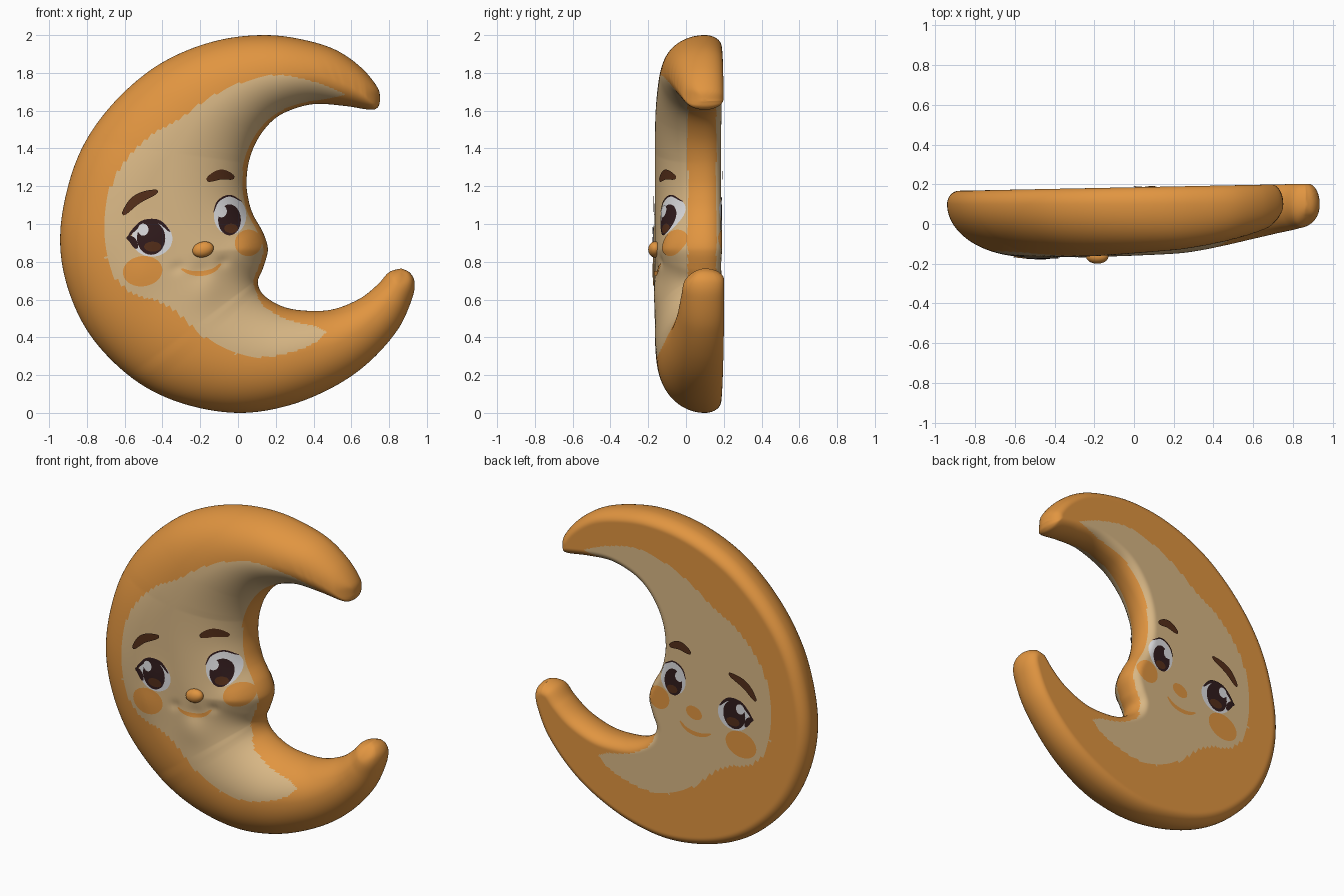
import bpy, bmesh, math
from mathutils import Vector, kdtree
from mathutils.bvhtree import BVHTree

if "Cube" in bpy.data.objects:
    bpy.data.objects.remove(bpy.data.objects["Cube"])


def material(name, rgb):
    m = bpy.data.materials.new(name)
    m.diffuse_color = (*rgb, 1)
    m.use_nodes = True
    m.node_tree.nodes["Principled BSDF"].inputs["Base Color"].default_value = m.diffuse_color
    return m


orange = material("orange", (0.75, 0.30, 0.052))
cream = material("cream", (0.69, 0.475, 0.235))
brown = material("brow brown", (0.09, 0.028, 0.010))
dark = material("eye dark", (0.03, 0.011, 0.012))
white = material("eye white", (0.72, 0.72, 0.74))


def spline(points, n):
    """Catmull-Rom through (x, z) points, resampled to n + 1 even steps."""
    p = [Vector(q) for q in points]
    p = [2 * p[0] - p[1]] + p + [2 * p[-1] - p[-2]]
    dense = []
    for a, b, c, d in zip(p, p[1:], p[2:], p[3:]):
        for k in range(16):
            t = k / 16
            dense.append(0.5 * (2 * b + (c - a) * t + (2 * a - 5 * b + 4 * c - d) * t * t
                                + (3 * b - a - 3 * c + d) * t ** 3))
    dense.append(p[-2])
    length = [0.0]
    for a, b in zip(dense, dense[1:]):
        length.append(length[-1] + (b - a).length)
    out, j = [], 0
    for i in range(n + 1):
        want = length[-1] * i / n
        while j < len(dense) - 2 and length[j + 1] < want:
            j += 1
        out.append(dense[j].lerp(dense[j + 1], (want - length[j]) / (length[j + 1] - length[j])))
    return out


# Crescent outline, both edges from the top tip to the bottom tip
NS, NT = 420, 72
outer = spline([(.752, 1.65), (.74, 1.72), (.65, 1.83), (.51, 1.925), (.325, 1.98), (.14, 2), (-.07, 1.98),
                (-.28, 1.915), (-.47, 1.81), (-.655, 1.645), (-.8, 1.45), (-.89, 1.235), (-.94, .97),
                (-.92, .73), (-.83, .49), (-.69, .3), (-.495, .14), (-.26, .04), (.01, 0), (.27, .04),
                (.51, .14), (.695, .27), (.845, .44), (.92, .6), (.935, .69), (.91, .742), (.865, .765)], NS)
inner = spline([(.752, 1.65), (.74, 1.618), (.70, 1.605), (.565, 1.625), (.405, 1.635), (.27, 1.6), (.18, 1.545),
                (.105, 1.45), (.06, 1.34), (.045, 1.225), (.055, 1.13), (.08, 1.05), (.13, .96),
                (.155, .89), (.155, .84), (.13, .76), (.105, .69), (.14, .62), (.245, .56), (.38, .54),
                (.51, .55), (.645, .605), (.74, .68), (.8, .745), (.865, .765)], NS)
loop = outer + inner[-2:0:-1]
kd = kdtree.KDTree(len(loop))
for i, q in enumerate(loop):
    kd.insert((q.x, q.y, 0), i)
kd.balance()


def seg_dist(p, a, b):
    ab = b - a
    t = max(0, min(1, (p - a).dot(ab) / max(ab.length_squared, 1e-12)))
    return (p - a - ab * t).length


def edge_dist(p):
    i = kd.find((p.x, p.y, 0))[1]
    return min(seg_dist(p, loop[i - 1], loop[i]), seg_dist(p, loop[i], loop[(i + 1) % len(loop)]))


def dome(q):
    q = max(0, min(1, q))
    return math.sqrt(1 - (1 - q) ** 2)


# Soft swellings and hollows of the face: x, z, height, radius
bumps = [(-.5, .75, .008, .1), (.05, .87, .02, .08), (-.17, .64, .012, .09), (-.19, .75, -.010, .05),
         (-.32, .77, -.008, .03), (-.08, .80, -.010, .03), (-.46, .92, .006, .08), (-.04, 1.04, .008, .08)]


def heights(p, d, widest):
    """Front and back y at a point d away from the outline."""
    if d < 1e-7 or widest < 1e-6:
        return 0.1, 0.1
    k = max(0, min(1, (p.x - .2) / .7))
    amp = 0.265 - 0.08 * k * k * (3 - 2 * k)
    r = min(widest, .4)
    f = dome(r / .4) * dome(d / r)
    swell = sum(h * math.exp(-((p.x - x) ** 2 + (p.y - z) ** 2) / (s * s)) for x, z, h, s in bumps)
    back = 0.185 + 0.02 * p.x
    return 0.1 - (amp + swell) * f, 0.1 + (back - 0.1) * dome(d / .06)


# Outline of the cream face area
cream_line = spline([(.57, 1.685), (.43, 1.745), (.22, 1.79), (.035, 1.755), (-.15, 1.67), (-.31, 1.555),
                     (-.47, 1.465), (-.6, 1.33), (-.68, 1.18), (-.705, 1), (-.69, .785), (-.575, .64),
                     (-.415, .59), (-.31, .52), (-.18, .4), (.01, .305), (.19, .3), (.38, .355), (.47, .43),
                     (.43, .455), (.27, .49), (.14, .56), (.1, .63), (.2, .7), (.25, .9), (.1, 1.2),
                     (.09, 1.43), (.16, 1.54), (.26, 1.603), (.38, 1.645), (.5, 1.668), (.57, 1.685)], 70)


def in_cream(x, z):
    if not (-.72 < x < .6 and .28 < z < 1.8):
        return False
    inside = False
    for a, b in zip(cream_line, cream_line[1:]):
        if (a.y > z) != (b.y > z) and x < a.x + (z - a.y) * (b.x - a.x) / (b.y - a.y):
            inside = not inside
    return inside


# Moon body: front and back sheets joined along the outline
bm = bmesh.new()
sheets = ([], [])
for o, i in zip(outer, inner):
    row = [o.lerp(i, (1 - math.cos(math.pi * k / NT)) / 2) for k in range(NT + 1)]
    dist = [0] + [edge_dist(p) for p in row[1:-1]] + [0]
    widest = max(dist)
    ys = [heights(p, d, widest) for p, d in zip(row, dist)]
    for side in (0, 1):
        sheets[side].append([bm.verts.new((p.x, y[side], p.y)) for p, y in zip(row, ys)])
for side, rows in enumerate(sheets):
    for a, b in zip(rows, rows[1:]):
        for k in range(NT):
            quad = (a[k], a[k + 1], b[k + 1], b[k])
            bm.faces.new(quad if side else quad[::-1])
bmesh.ops.remove_doubles(bm, verts=bm.verts, dist=1e-5)
bmesh.ops.recalc_face_normals(bm, faces=bm.faces)
for f in bm.faces:
    f.smooth = True
    c = f.calc_center_median()
    if (c.y < 0.01 or c.y > 0.16) and in_cream(c.x, c.z):
        f.material_index = 1
surface = BVHTree.FromBMesh(bm)


def finish(name, bm, mats):
    me = bpy.data.meshes.new(name)
    bm.to_mesh(me)
    bm.free()
    for m in mats:
        me.materials.append(m)
    ob = bpy.data.objects.new(name, me)
    bpy.context.collection.objects.link(ob)
    return ob


finish("moon_body", bm, [orange, cream])


def patch(name, rows, mat, lift, closed, sides=(-1, 1)):
    """Painted sheet laid on the front and back of the body from rows of (x, z)."""
    bm = bmesh.new()
    for s in sides:
        grid = []
        for row in rows:
            line = []
            for x, z in row:
                hit = surface.ray_cast(Vector((x, s, z)), Vector((0, -s, 0)))[0]
                line.append(bm.verts.new((x, (hit.y if hit else 0.1) + s * lift, z)))
            grid.append(line)
        for a, b in zip(grid, grid[1:]):
            n = len(a)
            for k in range(n if closed else n - 1):
                f = bm.faces.new((a[k], a[(k + 1) % n], b[(k + 1) % n], b[k]))
                f.smooth = True
                f.normal_update()
                if f.normal.y * s < 0:
                    f.normal_flip()
    bmesh.ops.remove_doubles(bm, verts=bm.verts, dist=1e-6)
    finish(name, bm, [mat])


def ellipse(name, x, z, rx, rz, tilt, mat, lift, sides=(-1, 1)):
    c, s = math.cos(math.radians(tilt)), math.sin(math.radians(tilt))
    rows = []
    for ring in range(9):
        row = []
        for k in range(40):
            a = math.tau * k / 40
            u, v = rx * ring / 8 * math.cos(a), rz * ring / 8 * math.sin(a)
            row.append((x + u * c - v * s, z + u * s + v * c))
        rows.append(row)
    patch(name, rows, mat, lift, True, sides)


def stroke(name, points, width, mat, lift):
    line = spline(points, 24)
    rows = []
    for i, p in enumerate(line):
        t = (line[min(i + 1, 24)] - line[max(i - 1, 0)]).normalized()
        w = width * (0.25 + 0.75 * math.sin(math.pi * i / 24) ** 0.6 if 0 < i < 24 else 0.25)
        rows.append([(p.x - t.y * w * k / 4, p.y + t.x * w * k / 4) for k in (-2, -1, 0, 1, 2)])
    patch(name, rows, mat, lift, False)


# Eyes: white, dark iris, highlights
for side, x, z, rx, rz, px, pz, prx, prz in (("left", -.455, .922, .108, .095, -.46, .925, .075, .088),
                                             ("right", -.042, 1.045, .086, .102, -.045, 1.022, .06, .082)):
    ellipse(side + "_eye_white", x, z, rx, rz, 0, white, .003)
    ellipse(side + "_iris", px, pz, prx, prz, 0, dark, .005)
    ellipse(side + "_iris_glow", px + .008, pz - .045, prx * .6, prz * .3, 0, brown, .0065)
    ellipse(side + "_eye_highlight", px - .042, pz + .045, .028, .032, 0, white, .008)
stroke("left_eyelash", [(-.585, .925), (-.555, .965), (-.5, 1.01), (-.42, 1.012), (-.36, .96)], .022, dark, .006)
stroke("left_eye_corner", [(-.59, .93), (-.56, .915), (-.535, .87)], .035, dark, .006)
stroke("right_eyelash", [(-.13, 1.06), (-.105, 1.12), (-.045, 1.15), (.02, 1.12)], .010, dark, .006)

# Brows, cheeks and mouth
stroke("left_brow", [(-.61, 1.05), (-.535, 1.13), (-.425, 1.175)], .05, brown, .008)
stroke("right_brow", [(-.165, 1.232), (-.09, 1.262), (-.02, 1.245)], .052, brown, .008)
ellipse("left_cheek", -.505, .75, .105, .08, 8, orange, .004)
ellipse("right_cheek", .055, .9, .072, .07, 20, orange, .004)
stroke("mouth", [(-.3, .762), (-.25, .742), (-.19, .738), (-.13, .755), (-.09, .79)], .026, orange, .005)

# Nose: a small bead in front, painted on the back
ellipse("nose_back_paint", -.185, .865, .055, .04, 15, orange, .004, (1,))
bpy.ops.mesh.primitive_uv_sphere_add(segments=32, ring_count=16, radius=1, location=(-.185, -.164, .865),
                                     rotation=(0, math.radians(-15), 0))
nose = bpy.context.object
nose.name = "nose"
nose.scale = (.057, .036, .041)
nose.data.materials.append(orange)
bpy.ops.object.shade_smooth()
